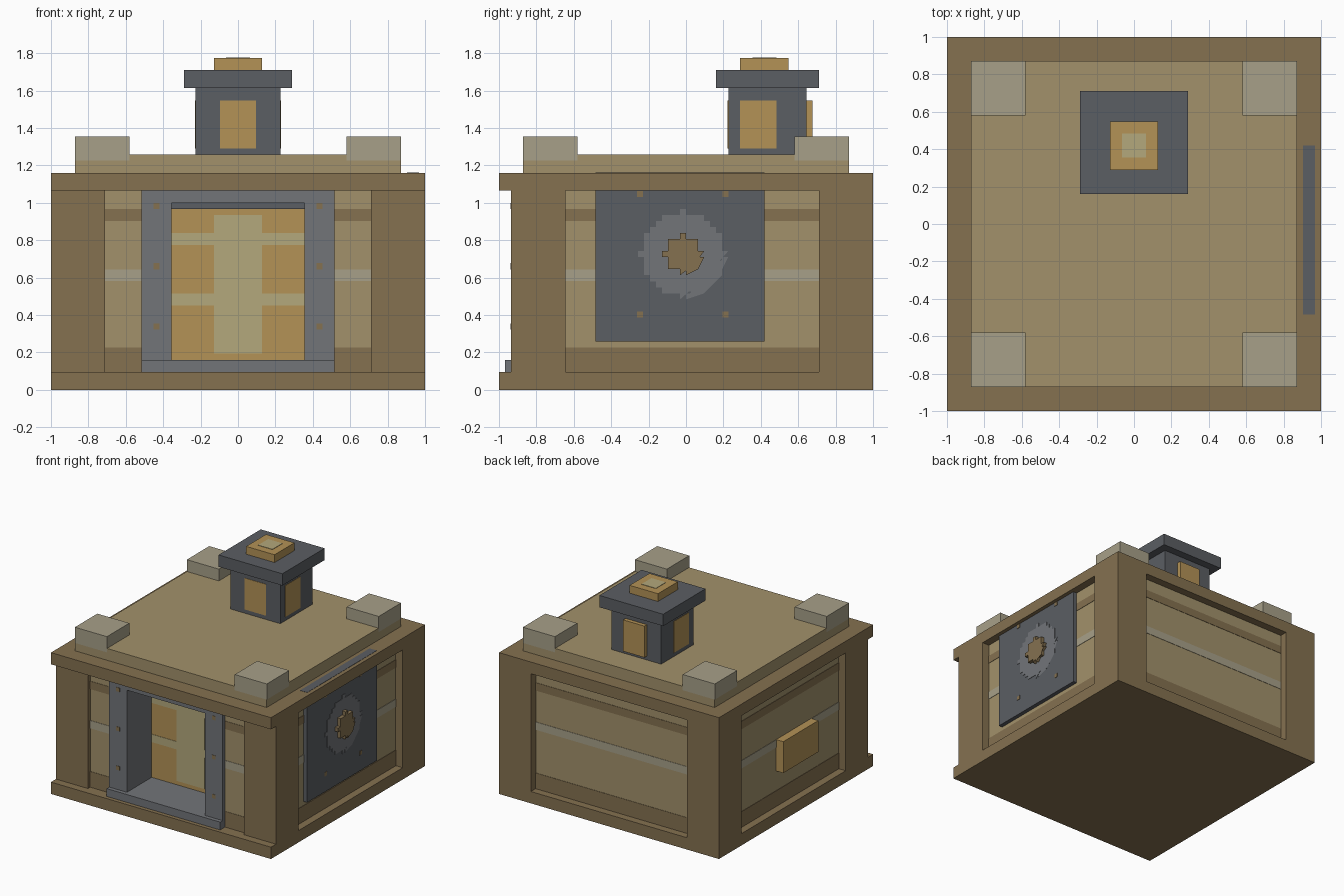
import bpy, bmesh

if "Cube" in bpy.data.objects:
    bpy.data.objects.remove(bpy.data.objects["Cube"])

U = 2 / 62  # grid step used for the stepped pixel shapes


def mat(name, hexcol):
    def lin(c):
        c /= 255
        return c / 12.92 if c <= 0.04045 else ((c + 0.055) / 1.055) ** 2.4
    m = bpy.data.materials.new(name)
    m.diffuse_color = [lin(int(hexcol[i:i + 2], 16)) for i in (0, 2, 4)] + [1]
    m.use_nodes = True
    m.node_tree.nodes["Principled BSDF"].inputs["Base Color"].default_value = m.diffuse_color
    return m


FRAME = mat("brown_frame", "857150")
TAN = mat("tan_wall", "A2916B")
STONE = mat("pale_stone", "A7A089")
DARK = mat("dark_metal", "5B5E63")
STEEL = mat("light_metal", "727579")
GOLD = mat("gold", "B39256")
GLOW = mat("pale_gold", "B3A87C")


def finish(name, bm, m):
    bmesh.ops.recalc_face_normals(bm, faces=bm.faces)
    me = bpy.data.meshes.new(name)
    bm.to_mesh(me)
    bm.free()
    me.materials.append(m)
    ob = bpy.data.objects.new(name, me)
    bpy.context.collection.objects.link(ob)
    return ob


def box(name, x, y, z, m):
    """Box from (min, max) ranges along each axis."""
    bm = bmesh.new()
    bmesh.ops.create_cube(bm, size=1)
    for v in bm.verts:
        v.co = [r[0] if c < 0 else r[1] for c, r in zip(v.co, (x, y, z))]
    return finish(name, bm, m)


def mirrored(name, x, y, z, m):
    """The same box on the right and on the left."""
    box(name + "_right", x, y, z, m)
    box(name + "_left", (-x[1], -x[0]), y, z, m)


def stepped_disc(name, x, cy, cz, halves, m):
    """Pixel-stepped round plate facing +x; halves = half widths from the middle row up."""
    quarter = []
    for k, h in enumerate(halves):
        w, b, t = (h + .5) * U, max(0, k - .5) * U, (k + .5) * U
        quarter += [(w, b), (w, t)] if k else [(w, t)]
    q2 = [(-a, b) for a, b in reversed(quarter)]
    ring = quarter + q2 + [(-a, -b) for a, b in quarter] + [(-a, -b) for a, b in reversed(q2)]
    pts = [p for i, p in enumerate(ring) if p != ring[i - 1]]
    bm = bmesh.new()
    f = bm.faces.new([bm.verts.new((x[0], cy + a, cz + b)) for a, b in pts])
    ext = bmesh.ops.extrude_face_region(bm, geom=[f], use_keep_orig=True)
    for v in ext["geom"]:
        if isinstance(v, bmesh.types.BMVert):
            v.co.x = x[1]
    return finish(name, bm, m)


# Outer frame: base, corner posts, top slab
box("base_slab", (-1, 1), (-1, 1), (0, .097), FRAME)
box("top_slab", (-1, 1), (-1, 1), (1.065, 1.161), FRAME)
mirrored("front_post", (.71, 1), (-.935, -.645), (.097, 1.065), FRAME)
mirrored("back_post", (.71, 1), (.71, 1), (.097, 1.065), FRAME)

# Recessed walls, leaving the doorway hollow
mirrored("side_wall", (.45, .935), (-.903, .935), (.097, 1.065), TAN)
box("back_wall", (-.45, .45), (-.58, .935), (.097, 1.065), TAN)

# Wall stripes
E = .003
for name, z, m in (("skirting", (.097, .226), FRAME),
                   ("middle_stripe", (.581, .645), STONE),
                   ("upper_stripe", (.903, .968), FRAME)):
    mirrored("side_" + name, (.93, .935 + E), (-.645, .71), z, m)
    mirrored("front_" + name, (.5, .71), (-.903 - E, -.9), z, m)
    box("back_" + name, (-.71, .71), (.93, .935 + E), z, m)

# Doorway
mirrored("door_jamb", (.355, .516), (-.935, -.58), (.161, 1.065), STEEL)
box("door_head", (-.355, .355), (-.935, -.58), (1.0, 1.065), STEEL)
box("door_lintel", (-.355, .355), (-.87, -.58), (.968, 1.0), DARK)
box("door_sill", (-.516, .516), (-.968, -.58), (.097, .161), STEEL)
box("door_panel", (-.355, .355), (-.613, -.58), (.161, .968), GOLD)
box("door_light_upright", (-.129, .129), (-.613 - E, -.6), (.194, .935), GLOW)
for i, z in enumerate((.452, .774)):
    mirrored(f"door_light_bar_{i}", (.129, .355), (-.613 - E, -.6), (z, z + 2 * U), GLOW)
for i, z in enumerate((.323, .645, .968)):
    mirrored(f"jamb_rivet_{i}", (.42, .452), (-.935 - E, -.93), (z, z + U), FRAME)

# Machine plate on the right side
box("side_plate", (.903, .968), (-.484, .419), (.258, 1.163), DARK)
stepped_disc("plate_disc", (.96, .968 + E), -.016, .726, [7, 6, 6, 6, 5, 4, 3, 0], STEEL)
stepped_disc("plate_gear", (.96, 1), -.016, .726, [3, 2, 2, 0], FRAME)
for i, y in enumerate((-.261, .194)):
    for j, z in enumerate((.387, 1.032)):
        box(f"plate_rivet_{i}{j}", (.96, .968 + E), (y, y + U), (z, z + U), FRAME)

# Gold box on the left side
box("side_box", (-1, -.93), (-.29, .165), (.387, .645), GOLD)

# Roof with corner blocks
box("roof", (-.871, .871), (-.871, .871), (1.161, 1.258), TAN)
for side, y in (("front", (-.872, -.581)), ("back", (.581, .872))):
    mirrored(side + "_roof_block", (.581, .872), y, (1.226, 1.355), STONE)

# Chimney lantern
box("chimney_shaft", (-.226, .226), (.226, .645), (1.258, 1.613), DARK)
mirrored("chimney_side_window", (.2, .226 + E), (.29, .484), (1.29, 1.548), GOLD)
box("chimney_front_window", (-.097, .097), (.226 - E, .25), (1.29, 1.548), GOLD)
box("chimney_back_window", (-.097, .097), (.6, .677), (1.29, 1.548), GOLD)
box("chimney_cap", (-.29, .29), (.161, .71), (1.613, 1.71), DARK)
box("chimney_top", (-.129, .129), (.29, .548), (1.71, 1.774), GOLD)
box("chimney_top_light", (-.065, .065), (.355, .484), (1.76, 1.774 + E), GLOW)
